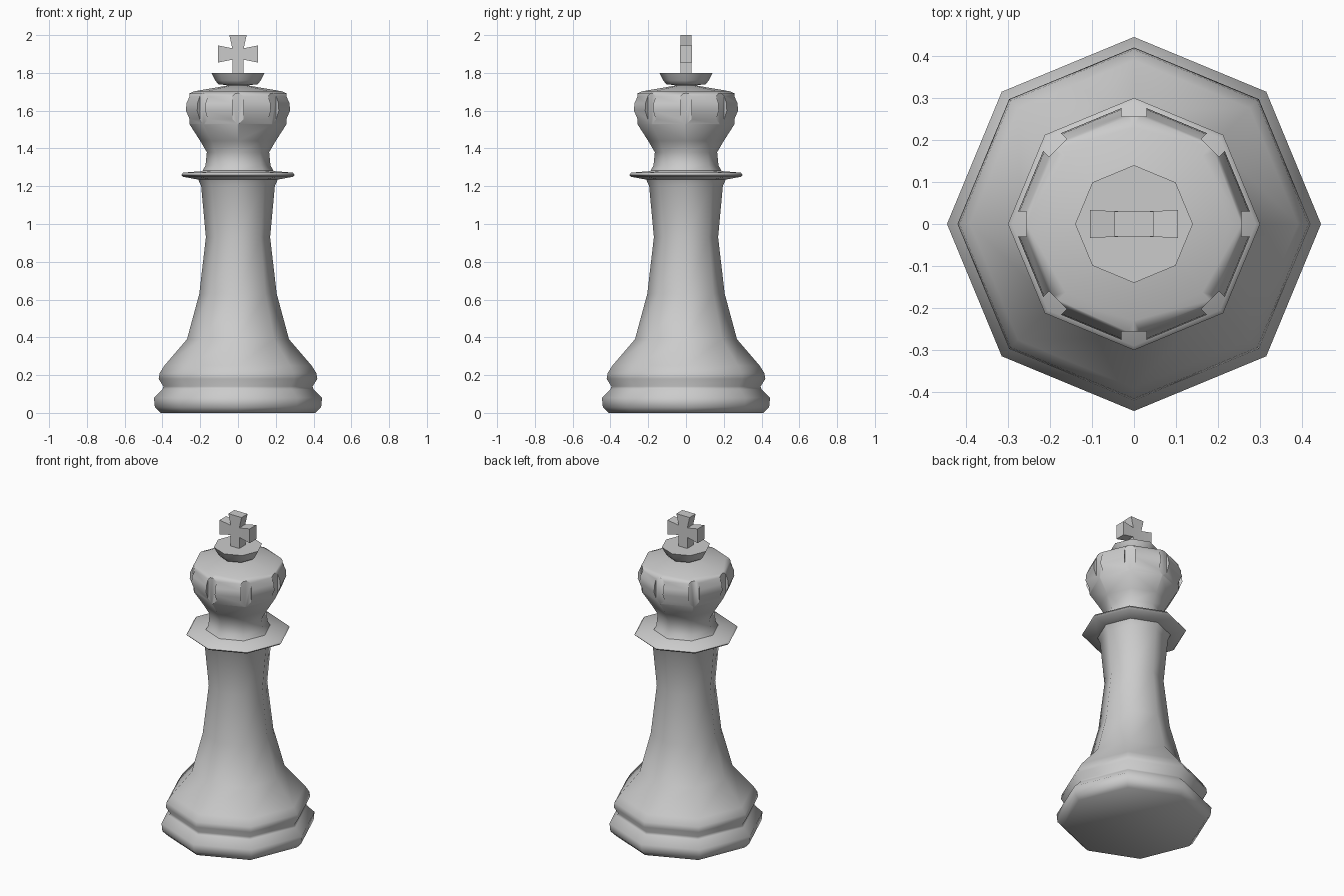
import bpy, bmesh, math
from mathutils import Matrix

if "Cube" in bpy.data.objects:
    bpy.data.objects.remove(bpy.data.objects["Cube"])

SIDES = 8


def finish(bm, name, angle=None):
    bmesh.ops.recalc_face_normals(bm, faces=bm.faces)
    me = bpy.data.meshes.new(name)
    bm.to_mesh(me)
    bm.free()
    ob = bpy.data.objects.new(name, me)
    bpy.context.collection.objects.link(ob)
    if angle:
        smooth(ob, angle)
    return ob


def smooth(ob, angle):
    bpy.ops.object.select_all(action='DESELECT')
    ob.select_set(True)
    bpy.context.view_layer.objects.active = ob
    bpy.ops.object.shade_smooth_by_angle(angle=math.radians(angle))


def lathe(name, profile, angle=50):
    """Closed octagonal turning of (radius, height) points."""
    bm = bmesh.new()
    rings = []
    for r, z in profile:
        rings.append([bm.verts.new((r * math.cos(2 * math.pi * i / SIDES),
                                    r * math.sin(2 * math.pi * i / SIDES), z))
                      for i in range(SIDES)])
    for a, b in zip(rings, rings[1:]):
        for i in range(SIDES):
            j = (i + 1) % SIDES
            bm.faces.new((a[i], a[j], b[j], b[i]))
    bm.faces.new(rings[0])
    bm.faces.new(rings[-1])
    return finish(bm, name, angle)


# Foot, bell-shaped column and collar
lathe("base_and_column", [
    (0.41, 0.0), (0.44, 0.03), (0.445, 0.08), (0.40, 0.125), (0.395, 0.14),
    (0.42, 0.18), (0.415, 0.21), (0.39, 0.25), (0.27, 0.39), (0.205, 0.63),
    (0.17, 0.93), (0.195, 1.20), (0.21, 1.235), (0.29, 1.25), (0.30, 1.26),
    (0.29, 1.272), (0.19, 1.28), (0.17, 1.30)])

# Crown with a rounded top
crown = lathe("crown", [
    (0.19, 1.278), (0.172, 1.31), (0.165, 1.38), (0.20, 1.44), (0.258, 1.53),
    (0.288, 1.60), (0.285, 1.64), (0.262, 1.69), (0.23, 1.703), (0.06, 1.732)])

# Eight grooves cut into the crown's corners
bm = bmesh.new()
for i in range(SIDES):
    m = (Matrix.Rotation(2 * math.pi * i / SIDES, 4, 'Z')
         @ Matrix.Translation((0.356, 0, 1.60))
         @ Matrix.Diagonal((0.2, 0.06, 0.28, 1)))
    bmesh.ops.create_cube(bm, size=1, matrix=m)
cutter = finish(bm, "groove_cutter")
cutter.hide_render = True
mod = crown.modifiers.new("grooves", 'BOOLEAN')
mod.operation = 'DIFFERENCE'
mod.solver = 'EXACT'
mod.object = cutter
bpy.context.view_layer.objects.active = crown
bpy.ops.object.modifier_apply(modifier=mod.name)
bpy.data.objects.remove(cutter)
smooth(crown, 46)

# Small flared cap
lathe("cap", [(0.05, 1.715), (0.06, 1.735), (0.105, 1.74), (0.12, 1.76),
              (0.14, 1.80)])

# Cross with flared arms
half = [(0.03, 1.79), (0.03, 1.87), (0.105, 1.855), (0.105, 1.945),
        (0.03, 1.93), (0.046, 2.0)]
outline = half + [(-x, z) for x, z in reversed(half)]
bm = bmesh.new()
layers = []
for s in (-1, 1):
    layers.append([bm.verts.new((x, s * (0.033 if abs(x) > 0.1 else 0.03), z))
                   for x, z in outline])
n = len(outline)
for i in range(n):
    j = (i + 1) % n
    bm.faces.new((layers[0][i], layers[0][j], layers[1][j], layers[1][i]))
for layer in layers:
    # lower stem, middle, top flare, and two arms
    for ids in ((0, 1, 10, 11), (1, 4, 7, 10), (4, 5, 6, 7),
                (1, 2, 3, 4), (7, 8, 9, 10)):
        bm.faces.new([layer[k] for k in ids])
finish(bm, "cross", 30)
